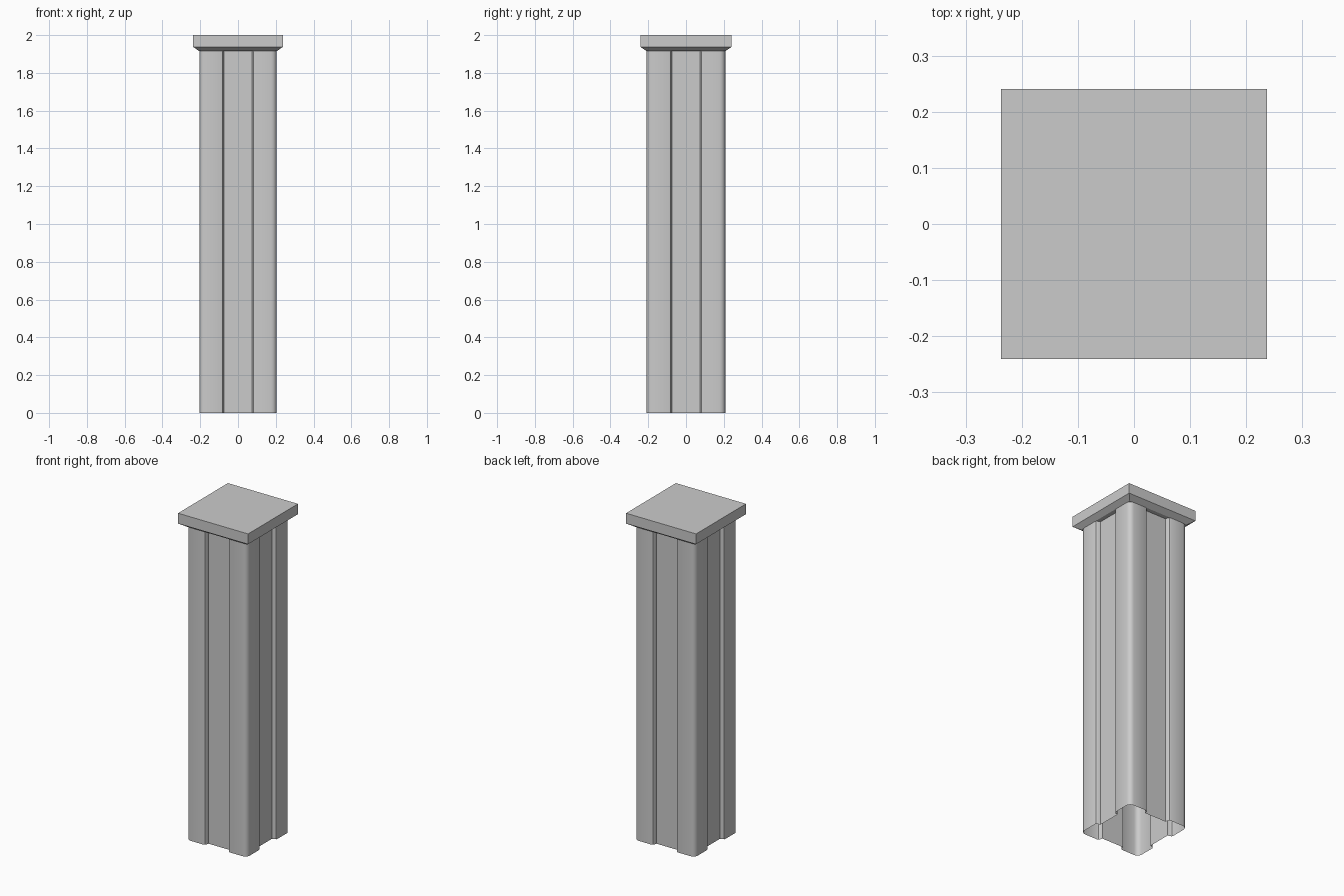
import bpy
import bmesh
import math
from mathutils import Matrix, Vector

cube = bpy.data.objects.get("Cube")
if cube:
    bpy.data.objects.remove(cube, do_unlink=True)

# Single plain grey
grey = bpy.data.materials.new("plain_grey")
grey.use_nodes = True
grey.diffuse_color = (0.6, 0.6, 0.6, 1)
grey.node_tree.nodes["Principled BSDF"].inputs["Base Color"].default_value = (0.6, 0.6, 0.6, 1)

HALF_X, HALF_Y = 0.205, 0.208      # shaft half widths
CAP_X, CAP_Y = 0.237, 0.241        # cap half widths
SHAFT_TOP, CAP_EDGE, TOP = 1.915, 1.937, 2.0


def make_object(name, bm):
    bmesh.ops.recalc_face_normals(bm, faces=bm.faces)
    mesh = bpy.data.meshes.new(name)
    bm.to_mesh(mesh)
    bm.free()
    mesh.materials.append(grey)
    obj = bpy.data.objects.new(name, mesh)
    bpy.context.collection.objects.link(obj)
    return obj


def shaft_outline():
    """Square with rounded corners and a shallow channel on each side."""
    channel = [(0.073, 0.026), (0.076, 0.012), (0.081, 0.003), (0.089, 0)]
    radius, steps = 0.03, 4
    side = [Vector((-x, d - 1)) for x, d in reversed(channel)]
    side += [Vector((x, d - 1)) for x, d in channel]
    points = []
    for turn in range(4):
        rot = Matrix.Rotation(turn * math.pi / 2, 2)
        across, out = (HALF_X, HALF_Y) if turn % 2 == 0 else (HALF_Y, HALF_X)
        local = [Vector((p.x, p.y + 1 - out)) for p in side]
        for i in range(steps + 1):
            a = math.pi / 2 * i / steps
            local.append(Vector((across - radius + radius * math.sin(a),
                                 radius - out - radius * math.cos(a))))
        points += [rot @ p for p in local]
    return points


# Hollow shaft, open at the foot
bm = bmesh.new()
outline = shaft_outline()
rings = [[bm.verts.new((p.x, p.y, z)) for p in outline] for z in (0, SHAFT_TOP)]
count = len(outline)
for i in range(count):
    j = (i + 1) % count
    bm.faces.new((rings[0][i], rings[0][j], rings[1][j], rings[1][i]))
shaft = make_object("post_shaft", bm)

# Square cap with a sloped underside
bm = bmesh.new()
levels = [(HALF_X, HALF_Y, SHAFT_TOP), (CAP_X, CAP_Y, CAP_EDGE), (CAP_X, CAP_Y, TOP)]
corners = [(-1, -1), (1, -1), (1, 1), (-1, 1)]
rings = [[bm.verts.new((sx * hx, sy * hy, z)) for sx, sy in corners]
         for hx, hy, z in levels]
for low, high in zip(rings, rings[1:]):
    for i in range(4):
        j = (i + 1) % 4
        bm.faces.new((low[i], low[j], high[j], high[i]))
bm.faces.new(rings[0])
bm.faces.new(rings[-1])
make_object("post_cap", bm)

# Smooth the rounded shaft, keeping the channel edges crisp
bpy.ops.object.select_all(action='DESELECT')
shaft.select_set(True)
bpy.context.view_layer.objects.active = shaft
bpy.ops.object.shade_smooth_by_angle(angle=math.radians(40))
